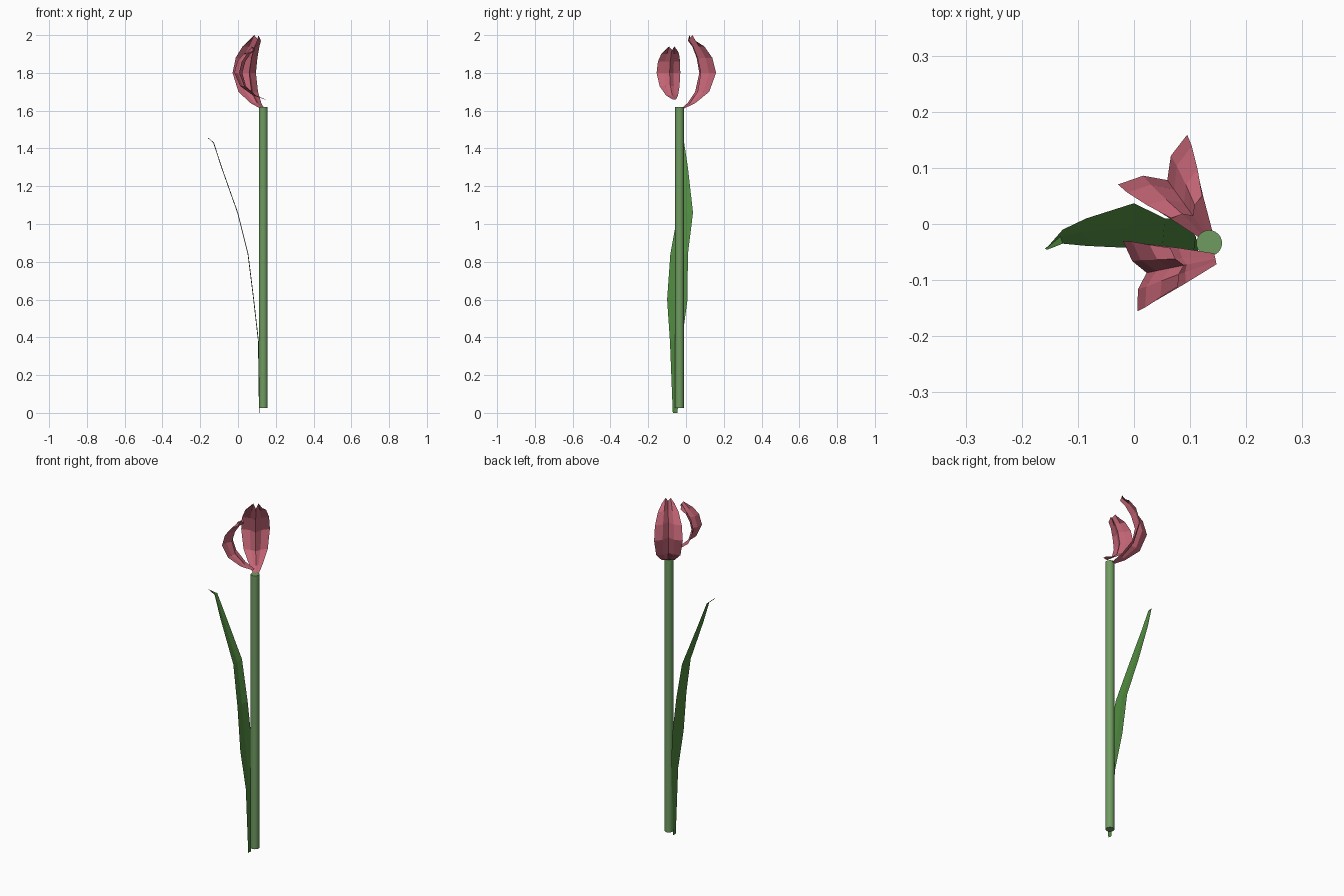
import bpy, bmesh, math
from mathutils import Vector

if "Cube" in bpy.data.objects:
    bpy.data.objects.remove(bpy.data.objects["Cube"])


def material(name, rgb):
    m = bpy.data.materials.new(name)
    m.diffuse_color = (*rgb, 1)
    m.use_nodes = True
    m.node_tree.nodes["Principled BSDF"].inputs["Base Color"].default_value = m.diffuse_color
    return m


pink = material("petal_pink", (0.55, 0.13, 0.18))
leaf_green = material("leaf_green", (0.08, 0.25, 0.05))
stem_green = material("stem_green", (0.16, 0.33, 0.12))


def sheet(name, rows, mat):
    """Skin a grid of points with quads."""
    bm = bmesh.new()
    grid = [[bm.verts.new(p) for p in row] for row in rows]
    for a, b in zip(grid, grid[1:]):
        for i in range(len(a) - 1):
            bm.faces.new((a[i], a[i + 1], b[i + 1], b[i]))
    bmesh.ops.recalc_face_normals(bm, faces=bm.faces)
    me = bpy.data.meshes.new(name)
    bm.to_mesh(me)
    bm.free()
    ob = bpy.data.objects.new(name, me)
    bpy.context.collection.objects.link(ob)
    me.materials.append(mat)
    return ob


def petal(name, base, outward, profile):
    """Profile rows: z, outward distance, half width, centre fold depth, tip lobe drop."""
    u = Vector((*outward, 0)).normalized()
    v = Vector((u.y, -u.x, 0))
    columns = [(-1, 0, 1), (-0.4, 0.3, 0), (0, 1, 0.8), (0.4, 0.3, 0), (1, 0, 1)]
    rows = []
    for z, dist, half, fold, drop in profile:
        rows.append([Vector((*base, z - drop * d)) + u * (dist - fold * f) + v * (half * t)
                     for t, f, d in columns])
    return sheet(name, rows, pink)


# Stem
bpy.ops.mesh.primitive_cylinder_add(vertices=24, radius=0.023, depth=1.595,
                                    location=(0.134, -0.034, 0.8225))
stem = bpy.context.object
stem.name = "stem"
stem.data.materials.append(stem_green)
bpy.ops.object.shade_smooth_by_angle(angle=math.radians(40))

# Leaf: x, z, near edge y, far edge y
leaf = [(0.115, 0.0, -0.07, -0.045), (0.11, 0.38, -0.085, -0.022),
        (0.085, 0.60, -0.10, 0.008), (0.055, 0.84, -0.083, 0.01),
        (0.0, 1.06, -0.043, 0.037), (-0.085, 1.30, -0.039, 0.01),
        (-0.127, 1.43, -0.035, -0.01), (-0.155, 1.455, -0.046, -0.042)]
sheet("leaf", [[(x, y0, z), (x - 0.004, (y0 + y1) / 2, z), (x, y1, z)]
               for x, z, y0, y1 in leaf], leaf_green)

# Large back petal, creased along its centre
petal("large_petal", (0.13, -0.02), (-0.584, 0.812), [
    (1.61, 0.0, 0.012, 0.0, 0), (1.64, 0.06, 0.035, 0.01, 0),
    (1.70, 0.13, 0.064, 0.03, 0), (1.80, 0.166, 0.076, 0.045, 0),
    (1.88, 0.145, 0.071, 0.045, 0), (1.94, 0.105, 0.055, 0.035, 0),
    (2.00, 0.062, 0.034, 0.02, 0.03)])

# Small front petal
petal("small_petal", (0.145, -0.062), (-0.98, -0.2), [
    (1.66, 0.0, 0.01, 0.0, 0), (1.68, 0.06, 0.032, 0.008, 0),
    (1.73, 0.125, 0.054, 0.02, 0), (1.80, 0.155, 0.064, 0.03, 0),
    (1.86, 0.14, 0.06, 0.032, 0), (1.90, 0.11, 0.048, 0.028, 0),
    (1.94, 0.075, 0.035, 0.018, 0.025)])
